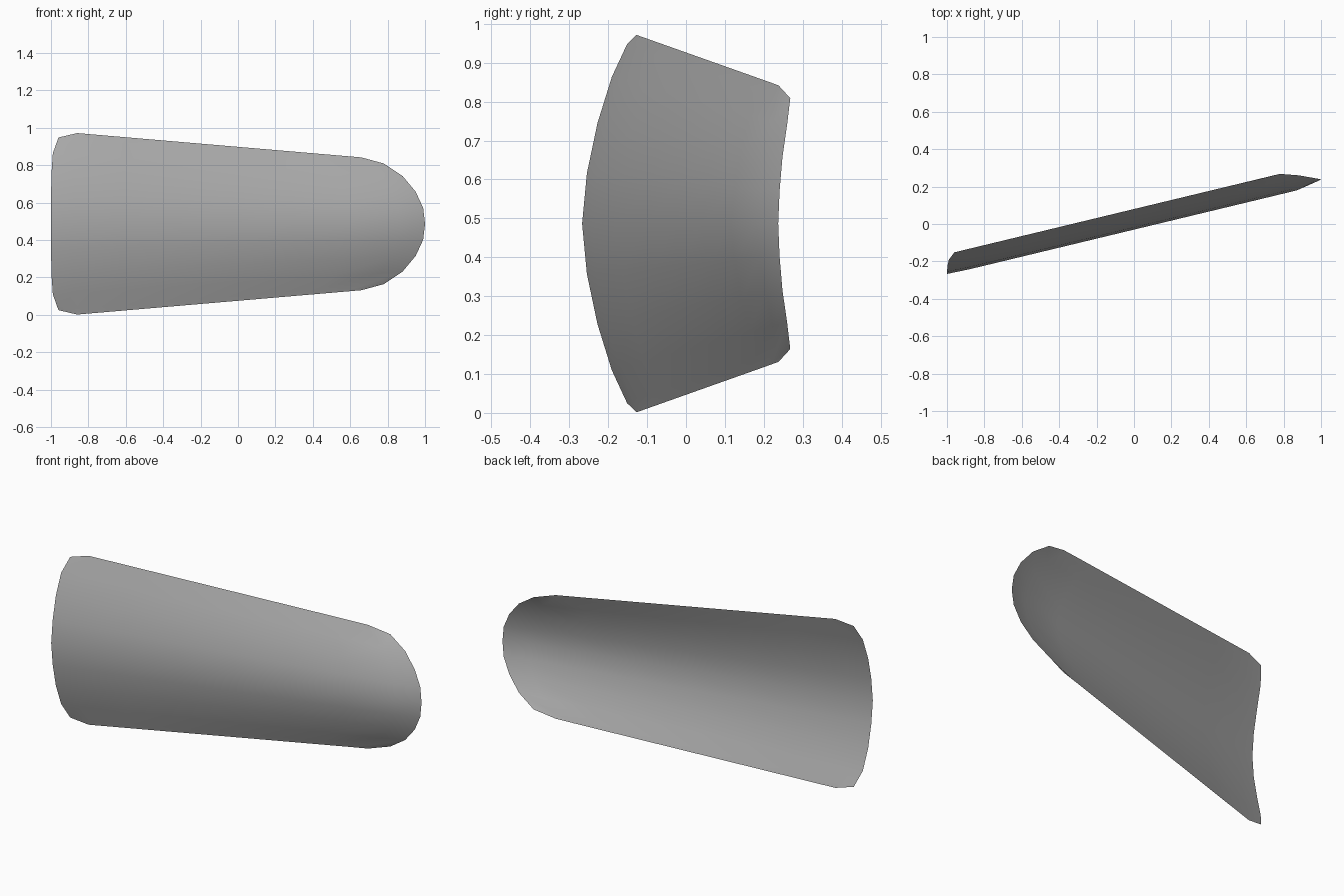
import bpy, bmesh

if "Cube" in bpy.data.objects:
    bpy.data.objects.remove(bpy.data.objects["Cube"])

# Rows from the centre line to the long edge:
# (height fraction, left x, right x, depth at left end, depth in middle, depth at right end)
HALF = [
    (0.00, -1.000, 1.00, -0.026, -0.030, -0.004),
    (0.26, -0.999, 0.99, -0.014, -0.018, 0.002),
    (0.52, -0.998, 0.95, 0.013, 0.007, 0.019),
    (0.76, -0.990, 0.88, 0.048, 0.041, 0.048),
    (0.935, -0.960, 0.78, 0.080, 0.070, 0.080),
    (1.00, -0.860, 0.66, 0.080, 0.080, 0.079),
]
COLUMNS = [0, 0.06, 0.2, 0.35, 0.5, 0.65, 0.8, 0.935, 1]
SLOPE, MID_Z = 0.241, 0.4865


def half_height(x):
    return 0.485 - (x + 0.86) * 0.0855


# Curved tapering panel, mirrored about its centre line
bm = bmesh.new()
rows = [(-1, r) for r in reversed(HALF[1:])] + [(1, r) for r in HALF]
grid = []
for side, (t, xl, xr, dl, dm, dr) in rows:
    line = []
    for i, s in enumerate(COLUMNS):
        x = xl + (xr - xl) * s
        d = dl if i == 0 else dr if i == len(COLUMNS) - 1 else dm
        line.append(bm.verts.new((x, SLOPE * x + d, MID_Z + side * t * half_height(x))))
    grid.append(line)
for a, b in zip(grid, grid[1:]):
    for i in range(len(COLUMNS) - 1):
        f = bm.faces.new((a[i], a[i + 1], b[i + 1], b[i]))
        f.smooth = True

mesh = bpy.data.meshes.new("curved_panel")
bm.to_mesh(mesh)
bm.free()
panel = bpy.data.objects.new("curved_panel", mesh)
bpy.context.collection.objects.link(panel)

# Dark grey finish
mat = bpy.data.materials.new("dark_grey")
mat.diffuse_color = (0.44, 0.44, 0.44, 1)
mat.use_nodes = True
mat.node_tree.nodes["Principled BSDF"].inputs["Base Color"].default_value = mat.diffuse_color
mesh.materials.append(mat)
